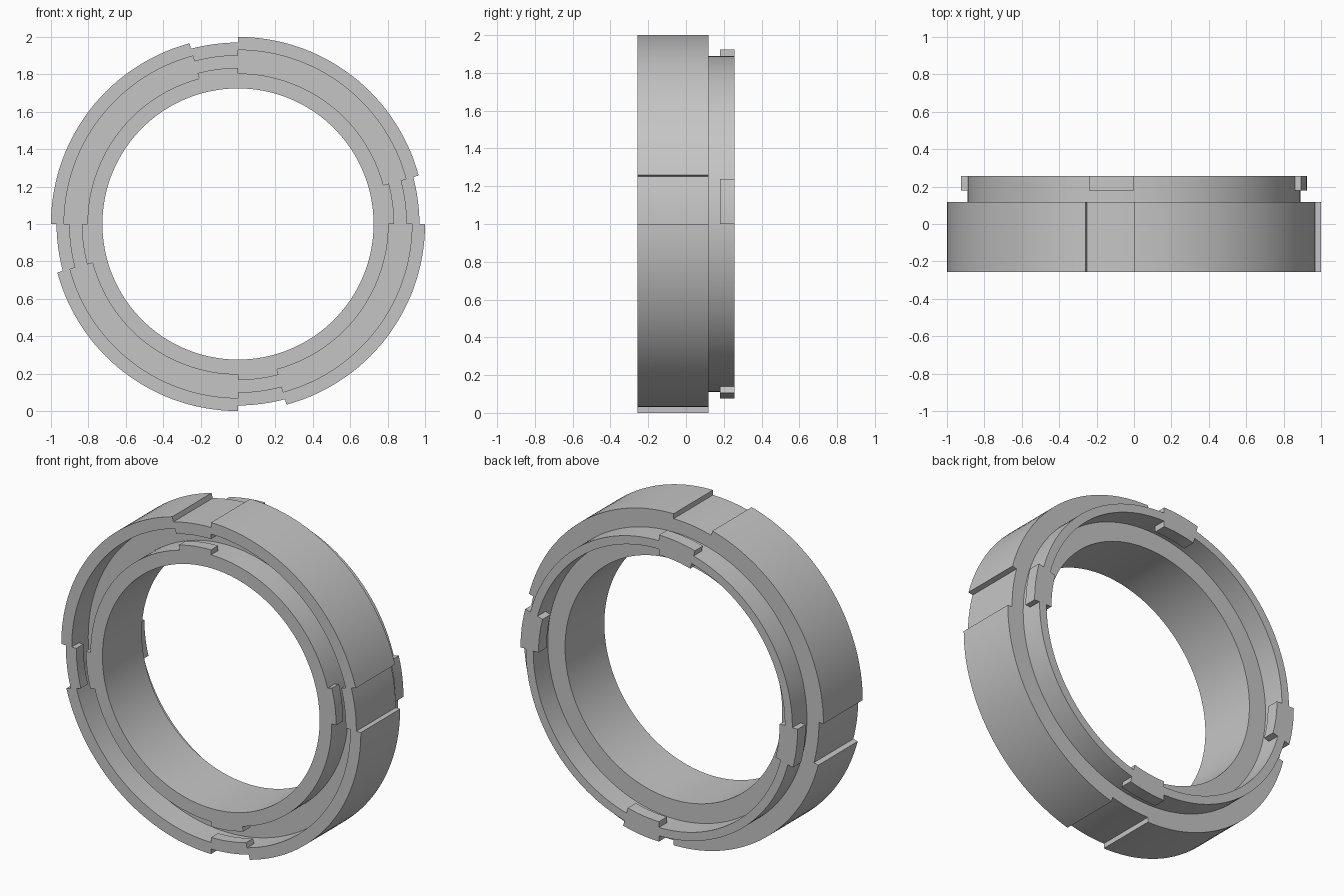
import bpy, bmesh, math

if "Cube" in bpy.data.objects:
    bpy.data.objects.remove(bpy.data.objects["Cube"])

FRONT, BACK = -0.257, 0.257
SHOULDER, TAB_Y, LIP_Y, FLOOR_Y = 0.118, 0.18, -0.19, -0.10
TAB_ANGLE, STEP = 15.0, 2.5

# Closed cross-section: (radius between tabs, radius at tabs, y)
PROFILE = [
    # outer grip, with shallow recesses at the tabs
    (1.0, 0.97, FRONT), (1.0, 0.97, SHOULDER),
    # rear neck with tabs on both sides
    (0.89, 0.89, SHOULDER), (0.89, 0.89, TAB_Y),
    (0.89, 0.925, TAB_Y), (0.89, 0.925, BACK),
    (0.84, 0.805, BACK), (0.84, 0.805, TAB_Y),
    (0.84, 0.84, TAB_Y), (0.84, 0.84, SHOULDER),
    # bore
    (0.725, 0.725, SHOULDER), (0.725, 0.725, FRONT),
    # front groove with lips on both walls
    (0.805, 0.835, FRONT), (0.805, 0.835, LIP_Y),
    (0.805, 0.805, LIP_Y), (0.805, 0.805, FLOOR_Y),
    (0.93, 0.93, FLOOR_Y), (0.93, 0.93, LIP_Y),
    (0.93, 0.90, LIP_Y), (0.93, 0.90, FRONT),
]


def span(start, end):
    n = round((end - start) / STEP)
    return [start + (end - start) * i / n for i in range(n + 1)]


# Sections around the axis: a tab sector then a plain sector, four times
sections = []
for q in range(4):
    a = q * 90.0
    sections += [(v, 1) for v in span(a, a + TAB_ANGLE)]
    sections += [(v, 0) for v in span(a + TAB_ANGLE, a + 90.0)]

# Sweep the cross-section; repeated angles form the radial step faces
bm = bmesh.new()
rings = []
for deg, kind in sections:
    c, s = math.cos(math.radians(deg)), math.sin(math.radians(deg))
    rings.append([bm.verts.new((p[kind] * c, p[2], 1 + p[kind] * s)) for p in PROFILE])
count = len(PROFILE)
for i, ring in enumerate(rings):
    after = rings[(i + 1) % len(rings)]
    for j in range(count):
        k = (j + 1) % count
        bm.faces.new((ring[j], ring[k], after[k], after[j]))

# Merge coincident points and drop collapsed faces
bmesh.ops.remove_doubles(bm, verts=bm.verts[:], dist=1e-5)
flat = [f for f in bm.faces if f.calc_area() < 1e-7]
bmesh.ops.delete(bm, geom=flat, context='FACES')

mesh = bpy.data.meshes.new("coupling_ring")
bm.to_mesh(mesh)
bm.free()

grey = bpy.data.materials.new("grey")
grey.diffuse_color = (0.56, 0.56, 0.56, 1)
grey.use_nodes = True
grey.node_tree.nodes["Principled BSDF"].inputs["Base Color"].default_value = grey.diffuse_color
mesh.materials.append(grey)

ring_obj = bpy.data.objects.new("coupling_ring", mesh)
bpy.context.collection.objects.link(ring_obj)
bpy.context.view_layer.objects.active = ring_obj
ring_obj.select_set(True)
bpy.ops.object.shade_smooth_by_angle(angle=math.radians(30))
